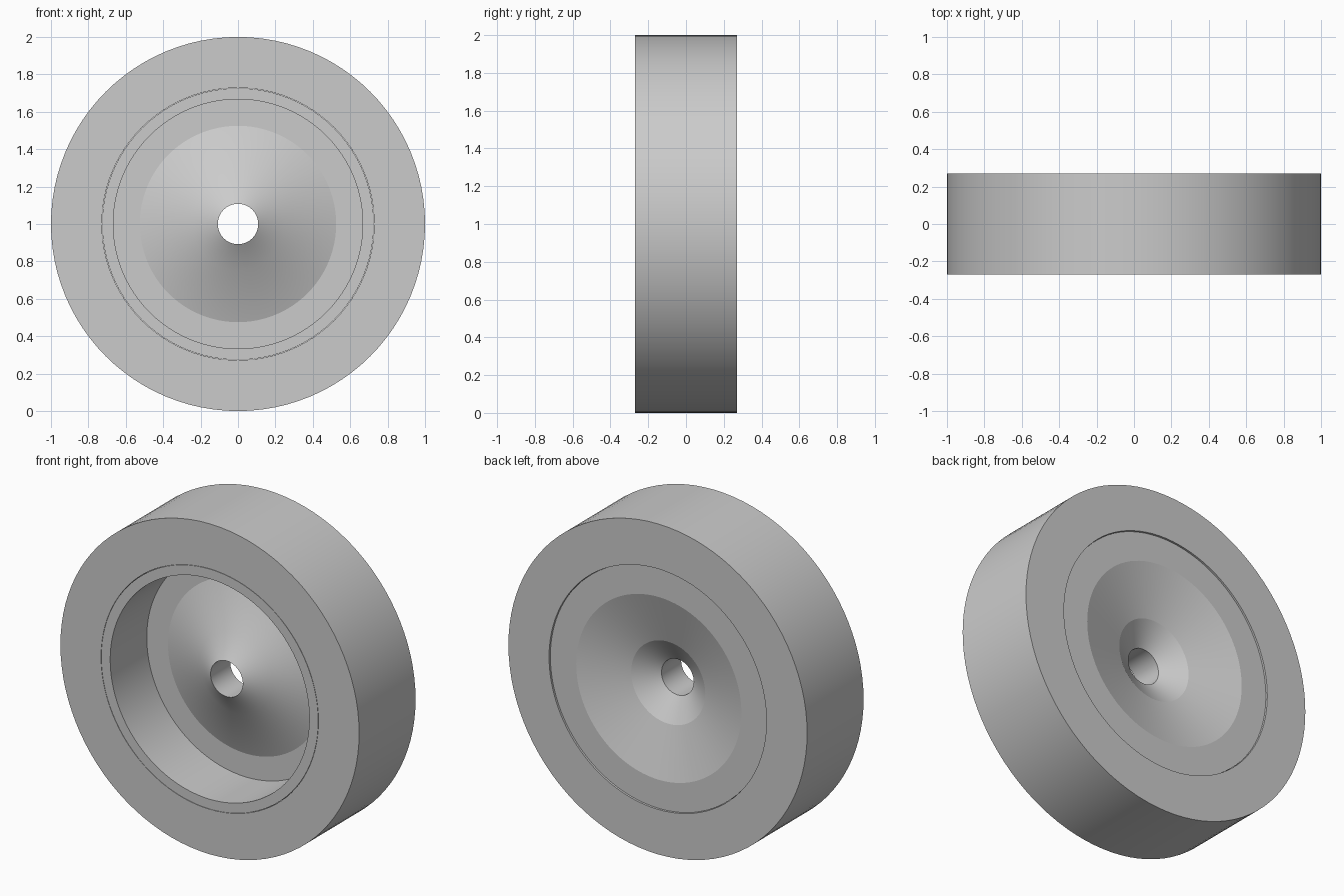
import bpy, bmesh
from math import sin, cos, tau, radians

if "Cube" in bpy.data.objects:
    bpy.data.objects.remove(bpy.data.objects["Cube"])

SEGMENTS = 96


def revolve(name, profile):
    """Spin a closed (radius, y) profile around the wheel axle (y axis, z = 1)."""
    bm = bmesh.new()
    rings = []
    for i in range(SEGMENTS):
        a = tau * i / SEGMENTS
        rings.append([bm.verts.new((r * cos(a), y, 1 + r * sin(a))) for r, y in profile])
    n = len(profile)
    for i, ring in enumerate(rings):
        nxt = rings[(i + 1) % SEGMENTS]
        for j in range(n):
            k = (j + 1) % n
            bm.faces.new((ring[j], ring[k], nxt[k], nxt[j]))
    bmesh.ops.recalc_face_normals(bm, faces=bm.faces)
    mesh = bpy.data.meshes.new(name)
    bm.to_mesh(mesh)
    bm.free()
    obj = bpy.data.objects.new(name, mesh)
    bpy.context.collection.objects.link(obj)
    bpy.ops.object.select_all(action='DESELECT')
    obj.select_set(True)
    bpy.context.view_layer.objects.active = obj
    bpy.ops.object.shade_smooth_by_angle(angle=radians(15))
    return obj


# Tyre: plain square-edged ring
revolve("tyre", [(1, -0.27), (1, 0.27), (0.728, 0.27), (0.728, -0.27)])

# Rim: front lip, deep front recess, cone swelling forward to the axle hole, dished back
revolve("rim", [
    (0.726, -0.27), (0.667, -0.27), (0.667, 0.08),    # lip and recess wall
    (0.525, 0.08), (0.245, -0.02), (0.108, -0.108),   # front cone
    (0.108, 0.08), (0.248, 0.17), (0.553, 0.26),      # axle hole and back dish
    (0.726, 0.26),
])
